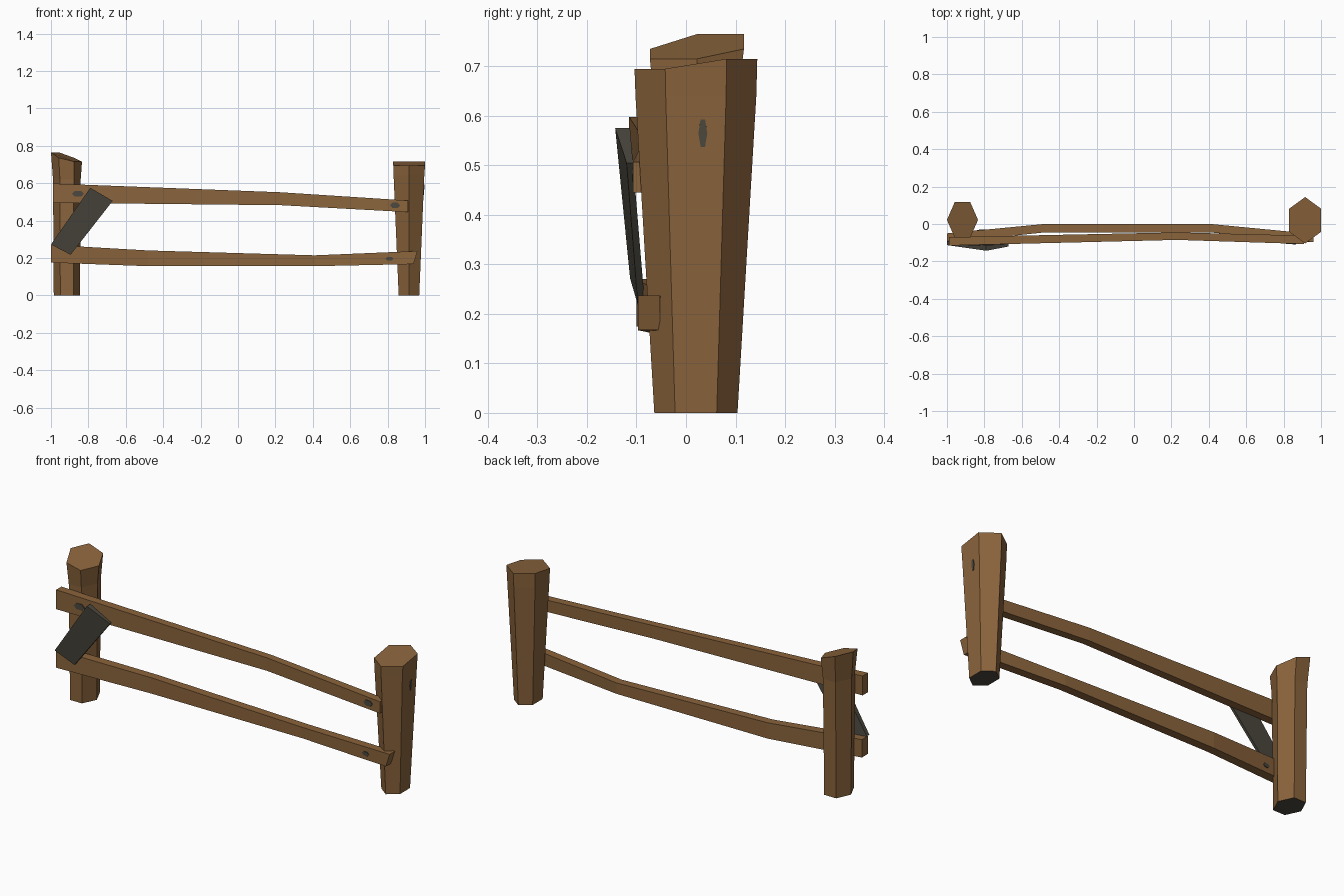
import bpy, bmesh, math
from mathutils import Vector

if "Cube" in bpy.data.objects:
    bpy.data.objects.remove(bpy.data.objects["Cube"])


def material(name, rgb):
    m = bpy.data.materials.new(name)
    m.diffuse_color = (*rgb, 1)
    m.use_nodes = True
    m.node_tree.nodes["Principled BSDF"].inputs["Base Color"].default_value = m.diffuse_color
    return m


WOOD = material("brown wood", (0.255, 0.127, 0.045))
DARK = material("dark grey", (0.072, 0.065, 0.050))


def loft(name, rings, mats, dark_base=False):
    """Skin a list of equally sized rings and cap both ends."""
    bm = bmesh.new()
    vs = [[bm.verts.new(p) for p in r] for r in rings]
    n = len(vs[0])
    for a, b in zip(vs, vs[1:]):
        for i in range(n):
            j = (i + 1) % n
            bm.faces.new((a[i], a[j], b[j], b[i]))
    base = bm.faces.new(vs[0])
    bm.faces.new(vs[-1])
    if dark_base:
        base.material_index = 1
    bmesh.ops.recalc_face_normals(bm, faces=bm.faces[:])
    me = bpy.data.meshes.new(name)
    bm.to_mesh(me)
    bm.free()
    for m in mats:
        me.materials.append(m)
    ob = bpy.data.objects.new(name, me)
    bpy.context.collection.objects.link(ob)
    return ob


def post(name, turn, levels, tops):
    """Six-sided flaring post; levels are (cx, cy, z, rx, ry), tops the z of the top corners."""
    rings = []
    for k, (cx, cy, z, rx, ry) in enumerate(levels):
        ring = []
        for i in range(6):
            a = math.radians(turn + 60 * i)
            zz = tops[i] if k == len(levels) - 1 else z
            ring.append((cx + rx * math.cos(a), cy + ry * math.sin(a), zz))
        rings.append(ring)
    loft(name, rings, [WOOD, DARK], True)


def rail(name, sections, slant=0):
    """Bent plank; sections are (x, z_bottom, z_top, y_front, y_back)."""
    rings = []
    for k, (x, zb, zt, yf, yb) in enumerate(sections):
        s = slant if k == len(sections) - 1 else 0
        rings.append([(x - s, yf, zb), (x - s, yb, zb), (x, yb, zt), (x, yf, zt)])
    loft(name, rings, [WOOD])


def knot(name, centre, normal, w, h):
    """Thin dark six-sided spot lying on a surface."""
    n = Vector(normal).normalized()
    u = Vector((0, 0, 1)).cross(n).normalized()
    v = n.cross(u)
    c = Vector(centre)
    rings = [[c + n * d + u * w * math.cos(i * math.pi / 3) + v * h * math.sin(i * math.pi / 3)
              for i in range(6)] for d in (-0.003, 0.003)]
    loft(name, rings, [DARK])


# posts
S = math.sqrt(3) / 2
post("left_post", 0,
     [(-0.915, 0.02, 0, 0.07, 0.075 / S), (-0.915, 0.02, 0.62, 0.074, 0.083 / S),
      (-0.917, 0.022, 0.74, 0.083, 0.095 / S)],
     [0.715, 0.735, 0.765, 0.765, 0.735, 0.715])
post("right_post", 30,
     [(0.914, 0.02, 0, 0.055 / S, 0.084), (0.914, 0.02, 0.64, 0.082 / S, 0.122),
      (0.915, 0.02, 0.70, 0.085 / S, 0.124)],
     [0.715, 0.715, 0.715, 0.695, 0.695, 0.695])

# rails
rail("upper_rail", [(-0.99, 0.495, 0.598, -0.115, -0.07),
                    (0.23, 0.482, 0.551, -0.085, -0.045),
                    (0.91, 0.445, 0.507, -0.107, -0.062)])
rail("lower_rail", [(-1.0, 0.175, 0.27, -0.10, -0.05),
                    (-0.48, 0.156, 0.24, -0.045, 0.0),
                    (0.41, 0.156, 0.214, -0.045, 0.0),
                    (0.96, 0.167, 0.237, -0.097, -0.053)], 0.022)

# diagonal metal plate between the rails
front = [(-0.79, -0.143, 0.575), (-0.67, -0.12, 0.505), (-0.895, -0.097, 0.217), (-1.0, -0.113, 0.272)]
back_y = [-0.113, -0.107, -0.083, -0.092]
loft("diagonal_brace", [front, [(p[0], y, p[2]) for p, y in zip(front, back_y)]], [DARK])

# nail heads and knots
knot("upper_left_nail", (-0.855, -0.112, 0.543), (-0.025, -1, 0), 0.032, 0.018)
knot("upper_right_nail", (0.84, -0.105, 0.481), (-0.032, -1, 0), 0.027, 0.017)
knot("lower_right_nail", (0.81, -0.083, 0.196), (-0.095, -1, 0), 0.022, 0.012)
knot("lower_left_nail", (-0.82, -0.033, 0.205), (-0.096, 1, 0), 0.02, 0.012)
knot("post_knot", (0.9928, 0.034, 0.565), (1, 0, -0.042), 0.009, 0.032)
